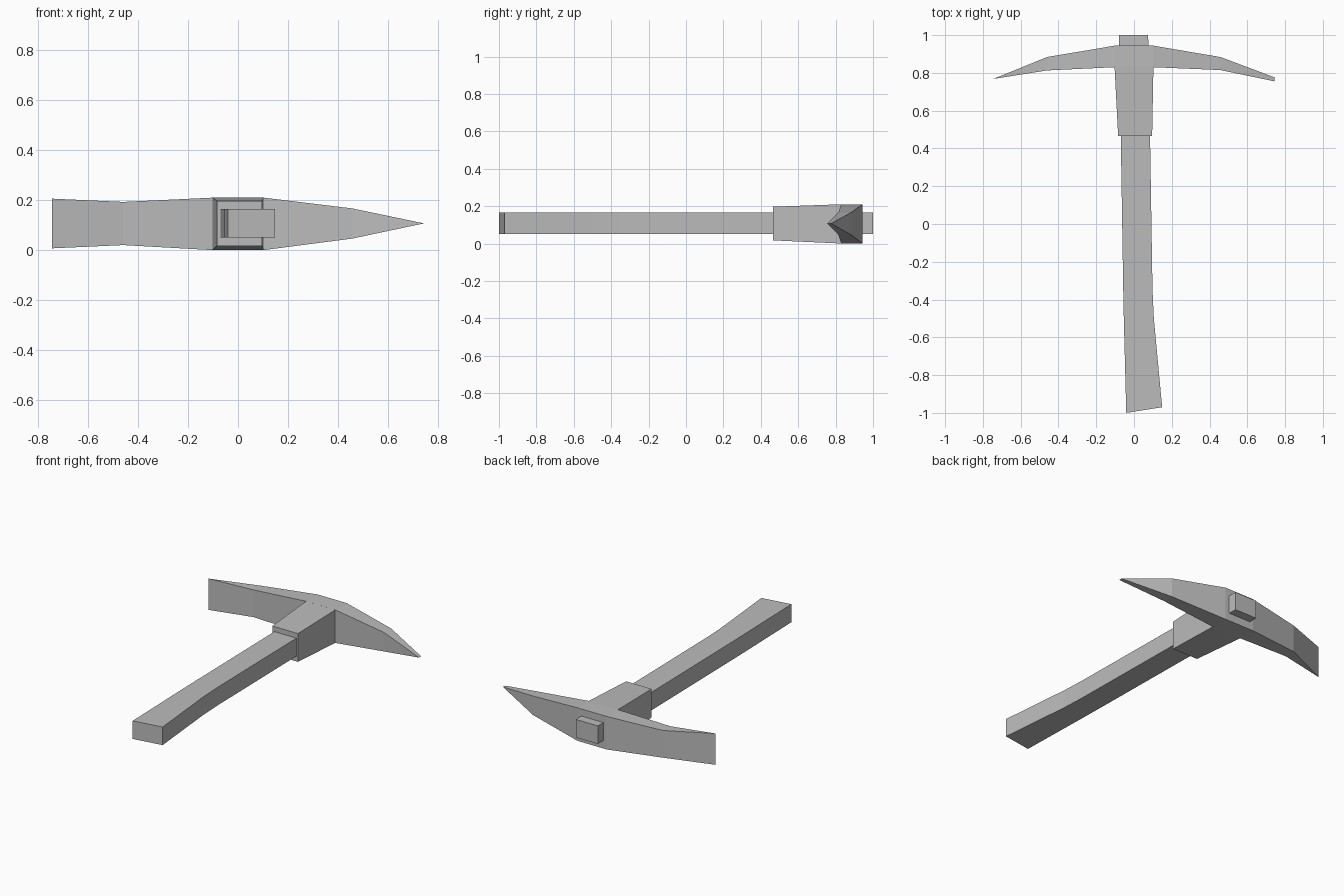
import bpy
import bmesh

old = bpy.data.objects.get("Cube")
if old:
    bpy.data.objects.remove(old, do_unlink=True)

grey = bpy.data.materials.new("plain_grey")
grey.use_nodes = True
colour = (0.5, 0.5, 0.5, 1)
grey.diffuse_color = colour
grey.node_tree.nodes["Principled BSDF"].inputs["Base Color"].default_value = colour


def loft(name, rings):
    """Skin four-cornered rings into a closed, flat-shaded solid."""
    bm = bmesh.new()
    loops = [[bm.verts.new(p) for p in ring] for ring in rings]
    for a, b in zip(loops, loops[1:]):
        for i in range(4):
            j = (i + 1) % 4
            bm.faces.new((a[i], a[j], b[j], b[i]))
    bm.faces.new(loops[0])
    bm.faces.new(loops[-1])
    # Collapsed rings become the sharp blade edge and the pick tip
    bmesh.ops.remove_doubles(bm, verts=bm.verts, dist=0.0005)
    bmesh.ops.recalc_face_normals(bm, faces=bm.faces)
    mesh = bpy.data.meshes.new(name)
    bm.to_mesh(mesh)
    bm.free()
    mesh.materials.append(grey)
    obj = bpy.data.objects.new(name, mesh)
    bpy.context.collection.objects.link(obj)
    return obj


def section_x(x, y0, y1, z0, z1):
    return [(x, y0, z0), (x, y1, z0), (x, y1, z1), (x, y0, z1)]


def section_y(x0, y0, x1, y1, z0, z1):
    return [(x0, y0, z0), (x1, y1, z0), (x1, y1, z1), (x0, y0, z1)]


# Curved head: wide chisel blade on the right, point on the left
loft("pick_head", [
    section_x(-0.745, 0.768, 0.768, 0.007, 0.206),
    section_x(-0.46, 0.813, 0.884, 0.02, 0.193),
    section_x(-0.103, 0.83, 0.944, 0.0, 0.21),
    section_x(0.103, 0.83, 0.944, 0.0, 0.21),
    section_x(0.457, 0.815, 0.884, 0.046, 0.167),
    section_x(0.745, 0.755, 0.776, 0.107, 0.107),
])

# Tapered socket between head and handle
loft("socket_collar", [
    section_y(-0.084, 0.465, 0.096, 0.465, 0.017, 0.197),
    section_y(-0.103, 0.835, 0.103, 0.835, 0.0, 0.21),
])

# Handle with a flared grip, passing through the head
loft("handle", [
    section_y(-0.041, -1.0, 0.149, -0.97, 0.05, 0.165),
    section_y(-0.054, -0.5, 0.105, -0.5, 0.05, 0.165),
    section_y(-0.057, -0.35, 0.098, -0.35, 0.05, 0.165),
    section_y(-0.07, 0.465, 0.085, 0.465, 0.05, 0.165),
    section_y(-0.08, 1.0, 0.075, 1.0, 0.05, 0.165),
])
